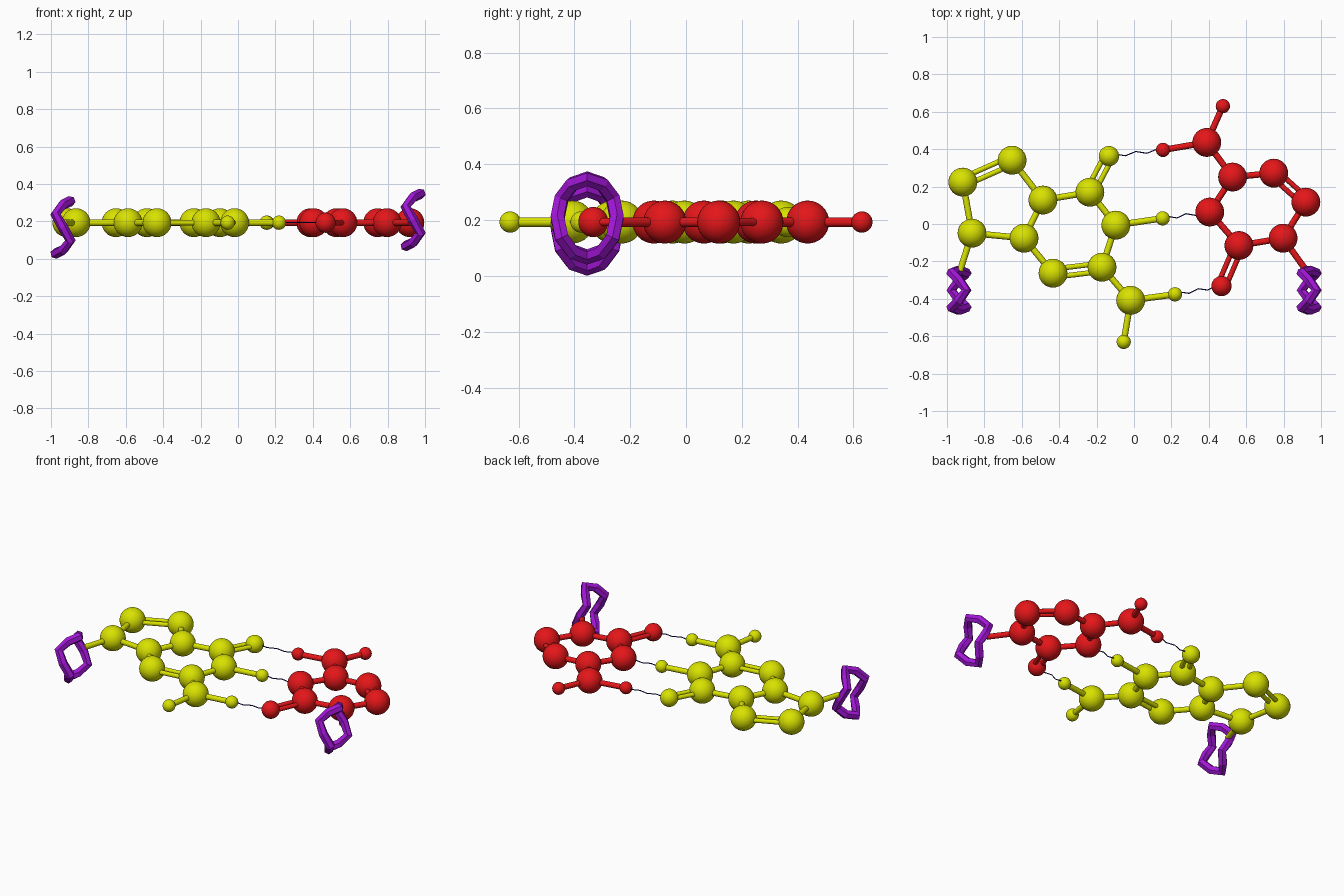
import bpy, math
from mathutils import Vector

if "Cube" in bpy.data.objects:
    bpy.data.objects.remove(bpy.data.objects["Cube"])

Z = 0.193    # plane of the molecule
DY = -0.006  # centring shift in y


def material(name, rgb):
    m = bpy.data.materials.new(name)
    m.diffuse_color = (*rgb, 1)
    m.use_nodes = True
    m.node_tree.nodes["Principled BSDF"].inputs["Base Color"].default_value = m.diffuse_color
    return m


YELLOW = material("yellow", (0.69, 0.76, 0.0))
RED = material("red", (0.78, 0.008, 0.01))
PURPLE = material("purple", (0.36, 0.008, 0.68))
NAVY = material("navy", (0.004, 0.004, 0.2))


def atom(name, p, r, mat):
    bpy.ops.mesh.primitive_uv_sphere_add(segments=32, ring_count=16, radius=r, location=(*p, Z))
    o = bpy.context.object
    o.name = name
    o.data.materials.append(mat)
    bpy.ops.object.shade_smooth()


def rod(name, a, b, r, mat):
    a, b = Vector((*a, Z)), Vector((*b, Z))
    d = b - a
    bpy.ops.mesh.primitive_cylinder_add(vertices=16, radius=r, depth=d.length, location=(a + b) / 2)
    o = bpy.context.object
    o.name = name
    o.rotation_euler = d.to_track_quat('Z', 'Y').to_euler()
    o.data.materials.append(mat)
    bpy.ops.object.shade_smooth_by_angle()


def bond(name, a, b, mat, double=False):
    if not double:
        rod(name, a, b, 0.017, mat)
        return
    a, b = Vector(a), Vector(b)
    d = (b - a).normalized()
    side = Vector((-d.y, d.x)) * 0.022
    for s in (-1, 1):
        rod(name + "_double", a + side * s, b + side * s, 0.014, mat)


def tube(name, pts, r, mat, cyclic):
    # faceted tube along a polyline, turned into a mesh
    c = bpy.data.curves.new(name, 'CURVE')
    c.dimensions = '3D'
    c.bevel_depth = r
    c.bevel_resolution = 1
    c.use_fill_caps = True
    s = c.splines.new('POLY')
    s.points.add(len(pts) - 1)
    for q, p in zip(s.points, pts):
        q.co = (*p, 1)
    s.use_cyclic_u = cyclic
    s.use_smooth = False
    tmp = bpy.data.objects.new(name + "_curve", c)
    bpy.context.collection.objects.link(tmp)
    dg = bpy.context.evaluated_depsgraph_get()
    me = bpy.data.meshes.new_from_object(tmp.evaluated_get(dg))
    bpy.data.objects.remove(tmp)
    me.materials.clear()
    me.materials.append(mat)
    for f in me.polygons:
        f.use_smooth = False
        f.material_index = 0
    bpy.context.collection.objects.link(bpy.data.objects.new(name, me))


BIG, MID, SMALL = 0.077, 0.054, 0.038

# name: (x, y, radius)
yellow = dict(
    A=(-0.915, 0.23, BIG), B=(-0.652, 0.347, BIG), C=(-0.487, 0.134, BIG),
    D=(-0.588, -0.07, BIG), E=(-0.866, -0.043, BIG), F=(-0.236, 0.176, BIG),
    G=(-0.097, 0.0, BIG), H=(-0.171, -0.225, BIG), I=(-0.433, -0.257, BIG),
    J=(-0.018, -0.402, BIG), O=(-0.134, 0.369, MID), h1=(0.153, 0.036, SMALL),
    h2=(0.219, -0.37, SMALL), h3=(-0.055, -0.624, SMALL))
red = dict(
    K=(0.389, 0.442, BIG), L=(0.527, 0.257, BIG), M=(0.747, 0.278, BIG),
    N=(0.919, 0.123, BIG), P=(0.797, -0.07, BIG), Q=(0.561, -0.109, BIG),
    R=(0.405, 0.07, BIG), O=(0.468, -0.326, MID), h1=(0.155, 0.402, SMALL),
    h2=(0.475, 0.636, SMALL))
for group in (yellow, red):
    for k, (x, y, r) in group.items():
        group[k] = (x, y + DY, r)

# bonds; "=" marks a double bond
yellow_bonds = "A=B B-C C-D D-E E-A C-F F=O F-G G-H H=I I-D H-J G-h1 J-h2 J-h3"
red_bonds = "K-L L-M M=N N-P P-Q Q-R R-L Q=O K-h1 K-h2"

for side, atoms, bonds, mat in (("yellow", yellow, yellow_bonds, YELLOW),
                                ("red", red, red_bonds, RED)):
    for k, (x, y, r) in atoms.items():
        atom(side + "_atom", (x, y), r, mat)
    for b in bonds.split():
        double = "=" in b
        p, q = b.split("=" if double else "-")
        bond(side + "_bond", atoms[p][:2], atoms[q][:2], mat, double)

# rods joining the molecules to the backbone loops
bond("yellow_link", yellow["E"][:2], (-0.93, -0.25), YELLOW)
bond("red_link", red["P"][:2], (0.922, -0.25), RED)

# wavy backbone loops
for name, cx, cz in (("left_backbone_loop", -0.936, 0.168), ("right_backbone_loop", 0.936, 0.208)):
    pts = []
    for i in range(12):
        t = math.tau * i / 12
        pts.append((cx - 0.040 * math.sin(3 * t), -0.354 + 0.106 * math.cos(t), cz + 0.140 * math.sin(t)))
    tube(name, pts, 0.028, PURPLE, True)

# thin wavy hydrogen bonds
for a, b in ((yellow["O"], red["h1"]), (yellow["h1"], red["R"]), (yellow["h2"], red["O"])):
    a, b = Vector((a[0], a[1], Z)), Vector((b[0], b[1], Z))
    d = (b - a).normalized()
    side = Vector((-d.y, d.x, 0))
    pts = [a.lerp(b, i / 10) + side * 0.008 * math.sin(math.tau * 2.5 * i / 10) for i in range(11)]
    tube("hydrogen_bond", pts, 0.003, NAVY, False)
